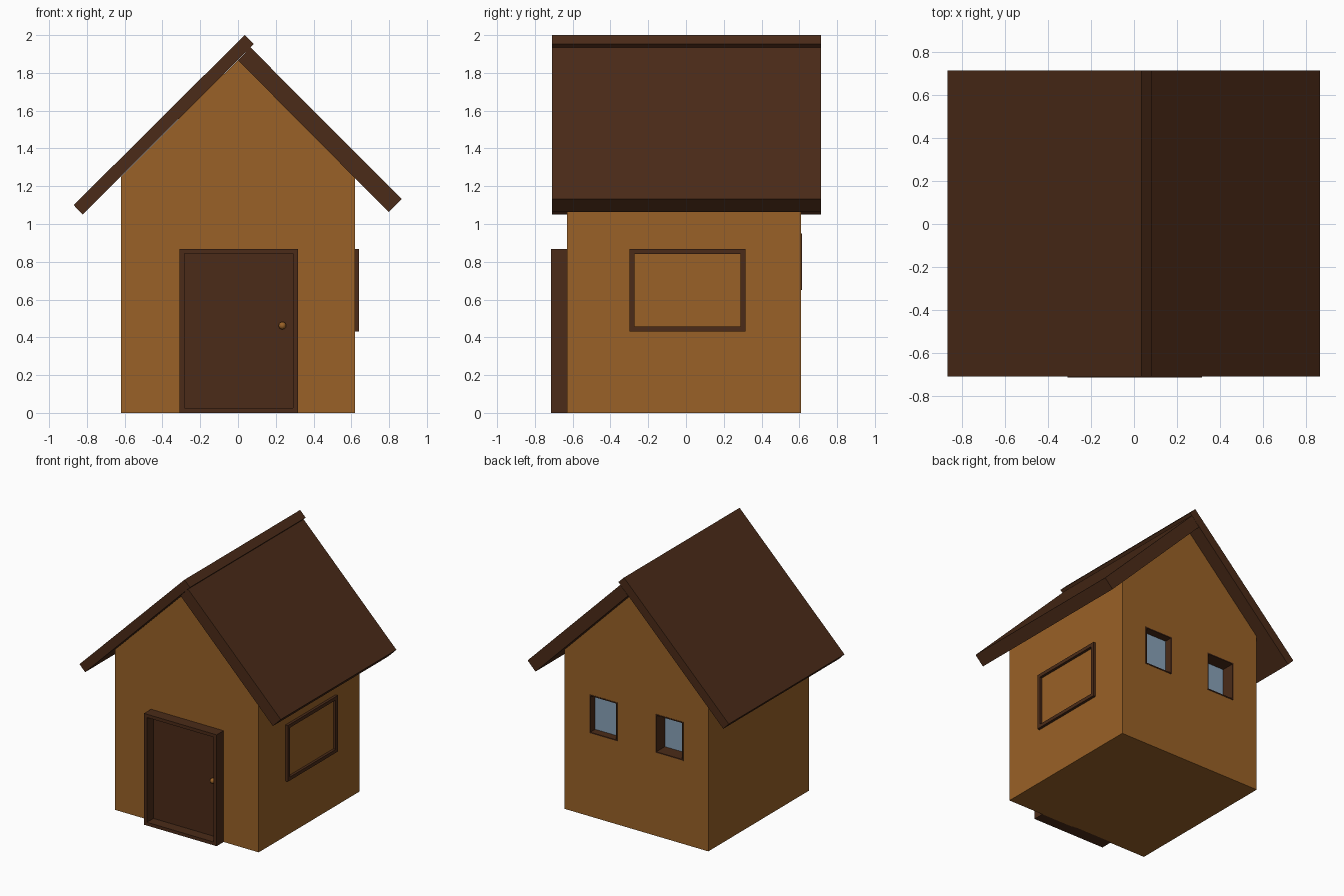
import bpy, bmesh
from math import radians
from mathutils import Matrix, Vector

if "Cube" in bpy.data.objects:
    bpy.data.objects.remove(bpy.data.objects["Cube"])


def material(name, rgb):
    m = bpy.data.materials.new(name)
    m.diffuse_color = (*rgb, 1)
    m.use_nodes = True
    m.node_tree.nodes["Principled BSDF"].inputs["Base Color"].default_value = m.diffuse_color
    return m


ORANGE = material("orange_wood", (0.32, 0.12, 0.02))
BROWN = material("dark_wood", (0.07, 0.024, 0.009))
GLASS = material("glass", (0.25, 0.36, 0.48))


def make(name, bm, mat):
    bmesh.ops.recalc_face_normals(bm, faces=bm.faces)
    me = bpy.data.meshes.new(name)
    bm.to_mesh(me)
    bm.free()
    me.materials.append(mat)
    ob = bpy.data.objects.new(name, me)
    bpy.context.collection.objects.link(ob)
    return ob


def prism(name, profile, y0, y1, mat):
    """Extrude an x/z profile along y."""
    bm = bmesh.new()
    face = bm.faces.new([bm.verts.new((x, y0, z)) for x, z in profile])
    ext = bmesh.ops.extrude_face_region(bm, geom=[face])["geom"]
    bmesh.ops.translate(bm, vec=(0, y1 - y0, 0),
                        verts=[v for v in ext if isinstance(v, bmesh.types.BMVert)])
    return make(name, bm, mat)


def rect(u0, u1, z0, z1):
    return [(u0, z0), (u1, z0), (u1, z1), (u0, z1)]


def framed(name, outline, front, back, border, recess, angle, panel, panel_mat):
    """Box frame with a recessed panel, turned about z to face its wall."""
    u0, u1, z0, z1 = outline
    rot = Matrix.Rotation(radians(angle), 3, 'Z')
    ob = prism(name, rect(*outline), -front, -back, BROWN)
    bm = bmesh.new()
    bm.from_mesh(ob.data)
    face = min(bm.faces, key=lambda f: f.calc_center_median().y)
    bmesh.ops.inset_region(bm, faces=[face], thickness=border)
    inner = bmesh.ops.extrude_discrete_faces(bm, faces=[face])["faces"][0]
    bmesh.ops.translate(bm, vec=(0, recess, 0), verts=inner.verts)
    pts = [rot @ v.co for v in inner.verts]
    bmesh.ops.delete(bm, geom=[inner], context='FACES_ONLY')
    bmesh.ops.rotate(bm, verts=bm.verts, matrix=rot, cent=(0, 0, 0))
    bm.to_mesh(ob.data)
    bm.free()
    # panel fills the bottom of the recess
    pb = bmesh.new()
    f = pb.faces.new([pb.verts.new(p) for p in pts])
    f.normal_update()
    if f.normal.dot(rot @ Vector((0, -1, 0))) < 0:
        f.normal_flip()
    me = bpy.data.meshes.new(panel)
    pb.to_mesh(me)
    pb.free()
    me.materials.append(panel_mat)
    bpy.context.collection.objects.link(bpy.data.objects.new(panel, me))


# House body with gable
walls = prism("walls", [(-0.62, 0), (0.62, 0), (0.62, 1.245), (0, 1.868), (-0.62, 1.25)],
              -0.63, 0.61, ORANGE)

# Roof slabs: the left one overlaps the right one at the ridge
prism("roof_left", [(-0.87, 1.10), (0.035, 2.0), (0.083, 1.953), (-0.822, 1.05)],
      -0.71, 0.715, BROWN)
prism("roof_right", [(0.066, 1.935), (0.866, 1.132), (0.798, 1.063), (0, 1.867)],
      -0.71, 0.715, BROWN)

# Door with frame
framed("door_frame", (-0.31, 0.317, 0, 0.868), 0.716, 0.62, 0.036, 0.08, 0, "door", BROWN)

# Door knob
bm = bmesh.new()
bmesh.ops.create_uvsphere(bm, u_segments=16, v_segments=8, radius=0.02,
                          matrix=Matrix.Translation((0.235, -0.648, 0.462)))
for f in bm.faces:
    f.smooth = True
make("door_knob", bm, ORANGE)

# Large right side window
framed("side_window_frame", (-0.30, 0.316, 0.43, 0.868), 0.64, 0.61, 0.038, 0.022, 90,
       "side_window_glass", GLASS)

# Two small back windows set into openings in the wall
for side, u0, recess in (("left", 0.165, 0.105), ("right", -0.405, 0.06)):
    u1, depth = u0 + 0.24, recess + 0.01
    cutter = prism("cutter", rect(-u1, -u0, 0.65, 0.95), 0.61 - depth, 0.7, BROWN)
    cutter.hide_render = True
    mod = walls.modifiers.new("opening", 'BOOLEAN')
    mod.operation, mod.solver, mod.object = 'DIFFERENCE', 'EXACT', cutter
    bpy.context.view_layer.objects.active = walls
    bpy.ops.object.modifier_apply(modifier=mod.name)
    bpy.data.objects.remove(cutter)
    framed("back_window_frame_" + side, (u0, u1, 0.65, 0.95), 0.613, 0.61 - depth, 0.012,
           recess, 180, "back_window_glass_" + side, GLASS)
